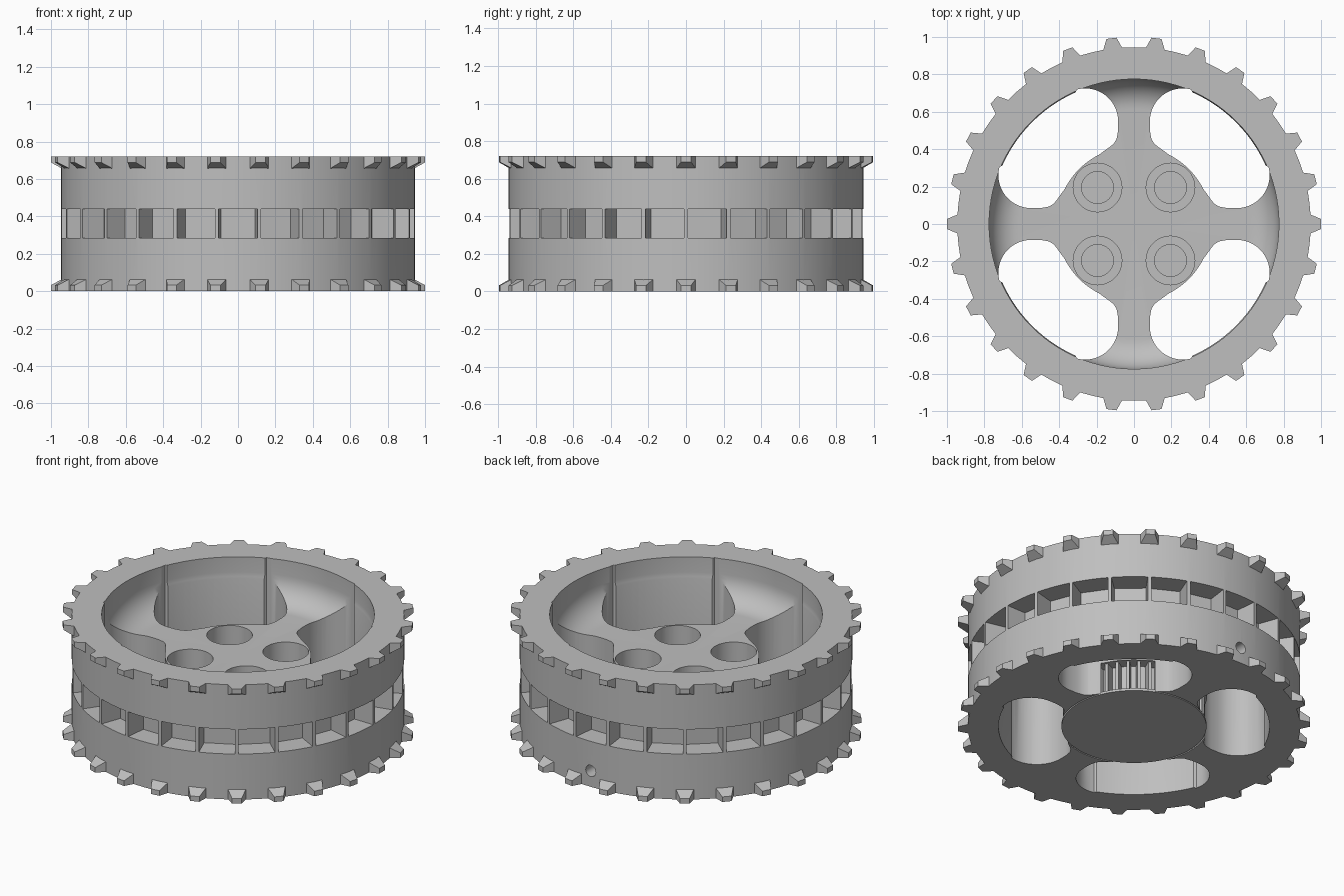
import bpy, bmesh, math
from math import sin, cos, radians, pi
from mathutils import Vector, Matrix

if "Cube" in bpy.data.objects:
    bpy.data.objects.remove(bpy.data.objects["Cube"])

HEIGHT, RIM_R, BOWL_R, COUNT = 0.72, 0.945, 0.775, 26
FLOOR_Z, CAVITY_Z, STEP = 0.464, 0.2, 2 * pi / COUNT

grey = bpy.data.materials.new("plain_grey")
grey.use_nodes = True
grey.diffuse_color = (0.52, 0.52, 0.52, 1)
grey.node_tree.nodes["Principled BSDF"].inputs["Base Color"].default_value = grey.diffuse_color


def loft(bm, first, second):
    """Closed solid between two loops of equal length."""
    a = [bm.verts.new(p) for p in first]
    b = [bm.verts.new(p) for p in second]
    bm.faces.new(a)
    bm.faces.new(b)
    for i in range(len(a)):
        j = (i + 1) % len(a)
        bm.faces.new((a[i], a[j], b[j], b[i]))


def spin(points, z):
    return [Vector((x, y, z)) for x, y in points]


def circle(r, n=48, cx=0, cy=0):
    return [(cx + r * cos(2 * pi * i / n), cy + r * sin(2 * pi * i / n)) for i in range(n)]


def arc(r, start, end, n, cx=0, cy=0):
    angles = [radians(start + (end - start) * i / n) for i in range(n + 1)]
    return [(cx + r * cos(t), cy + r * sin(t)) for t in angles]


def make_object(name, bm):
    bmesh.ops.recalc_face_normals(bm, faces=bm.faces)
    mesh = bpy.data.meshes.new(name)
    bm.to_mesh(mesh)
    bm.free()
    mesh.materials.append(grey)
    obj = bpy.data.objects.new(name, mesh)
    bpy.context.collection.objects.link(obj)
    return obj


def shade(obj):
    bpy.ops.object.select_all(action='DESELECT')
    obj.select_set(True)
    bpy.context.view_layer.objects.active = obj
    bpy.ops.object.shade_smooth_by_angle(angle=radians(30))


# Wheel body: turned profile with a filleted bowl above and a hub cavity below
profile = [(0, CAVITY_Z), (0.42, CAVITY_Z), (0.42, 0), (RIM_R, 0), (RIM_R, HEIGHT), (BOWL_R, HEIGHT)]
profile += arc(0.16, 0, -90, 10, BOWL_R - 0.16, FLOOR_Z + 0.16) + [(0, FLOOR_Z)]
bm = bmesh.new()
line = [bm.verts.new((r, 0, z)) for r, z in profile]
edges = [bm.edges.new(pair) for pair in zip(line, line[1:])]
bmesh.ops.spin(bm, geom=line + edges, cent=(0, 0, 0), axis=(0, 0, 1),
               angle=2 * pi, steps=COUNT * 4, use_duplicate=False)
bmesh.ops.remove_doubles(bm, verts=bm.verts, dist=1e-4)
wheel = make_object("wheel_body", bm)

# Cutter: four rounded openings between the spokes
half = arc(0.415, 45, 63, 6) + [(0.13, 0.412), (0.108, 0.43), (0.093, 0.455), (0.085, 0.5)]
half += arc(0.175, 180, 75, 14, 0.26, 0.55) + arc(0.77, 66, 45, 8)
opening = half + [(y, x) for x, y in reversed(half[1:-1])]
bm = bmesh.new()
for k in range(4):
    turn = Matrix.Rotation(k * pi / 2, 3, 'Z')
    loft(bm, [turn @ p for p in spin(opening, -0.1)], [turn @ p for p in spin(opening, HEIGHT + 0.1)])

# Cutter: ring of pockets around the rim
for k in range(COUNT):
    mid = -pi / 2 + k * STEP
    h = STEP / 2 - 0.0105
    pocket = [(r * cos(mid + s * h), r * sin(mid + s * h))
              for r, s in ((0.815, -1), (1, -1), (1, 1), (0.815, 1))]
    loft(bm, spin(pocket, 0.285), spin(pocket, 0.44))

# Cutter: grub screw hole in the back of the rim
loft(bm, [(x, 0.5, 0.1 + z) for x, z in circle(0.035, 24)],
     [(x, 1.1, 0.1 + z) for x, z in circle(0.035, 24)])
cutters = [make_object("opening_cutter", bm)]

# Cutters: stepped bolt holes in the hub
for name, radius, depth in (("wide_bore_cutter", 0.13, 0.32), ("narrow_bore_cutter", 0.085, 0.25)):
    bm = bmesh.new()
    for sx in (-1, 1):
        for sy in (-1, 1):
            ring = circle(radius, 48, sx * 0.195, sy * 0.195)
            loft(bm, spin(ring, depth), spin(ring, 0.6))
    cutters.append(make_object(name, bm))

for cutter in cutters:
    mod = wheel.modifiers.new(cutter.name, 'BOOLEAN')
    mod.operation, mod.solver, mod.object = 'DIFFERENCE', 'EXACT', cutter
bpy.context.view_layer.update()
cut_mesh = bpy.data.meshes.new_from_object(wheel.evaluated_get(bpy.context.evaluated_depsgraph_get()))
wheel.modifiers.clear()
wheel.data = cut_mesh
for cutter in cutters:
    bpy.data.objects.remove(cutter)
shade(wheel)

# Sprocket teeth along the top and bottom edges
bm = bmesh.new()
for k in range(COUNT):
    turn = Matrix.Rotation(k * STEP, 3, 'Z')
    for top in (True, False):
        loops = []
        for r, w, tall in ((0.94, 0.052, 0.065), (1.0, 0.027, 0.032)):
            z0, z1 = (HEIGHT - tall, HEIGHT) if top else (tall, 0)
            loops.append([turn @ Vector(p) for p in
                          ((r, -w, z0), (r, w, z0), (r, w, z1), (r, -w, z1))])
        loft(bm, *loops)
make_object("rim_teeth", bm)

# Hub cap closing the cavity, with a core behind it
bm = bmesh.new()
loft(bm, spin(circle(0.412, 96), 0), spin(circle(0.412, 96), 0.015))
shade(make_object("hub_cap", bm))
bm = bmesh.new()
loft(bm, spin(circle(0.34, 72), 0.01), spin(circle(0.34, 72), CAVITY_Z + 0.01))
shade(make_object("hub_core", bm))

# Upright splines around the core
bm = bmesh.new()
for k in range(40):
    turn = Matrix.Rotation(k * pi / 20, 3, 'Z')
    fin = [(0.33, -0.013), (0.4, -0.009), (0.4, 0.009), (0.33, 0.013)]
    loft(bm, [turn @ p for p in spin(fin, 0.01)], [turn @ p for p in spin(fin, CAVITY_Z + 0.01)])
make_object("hub_splines", bm)
